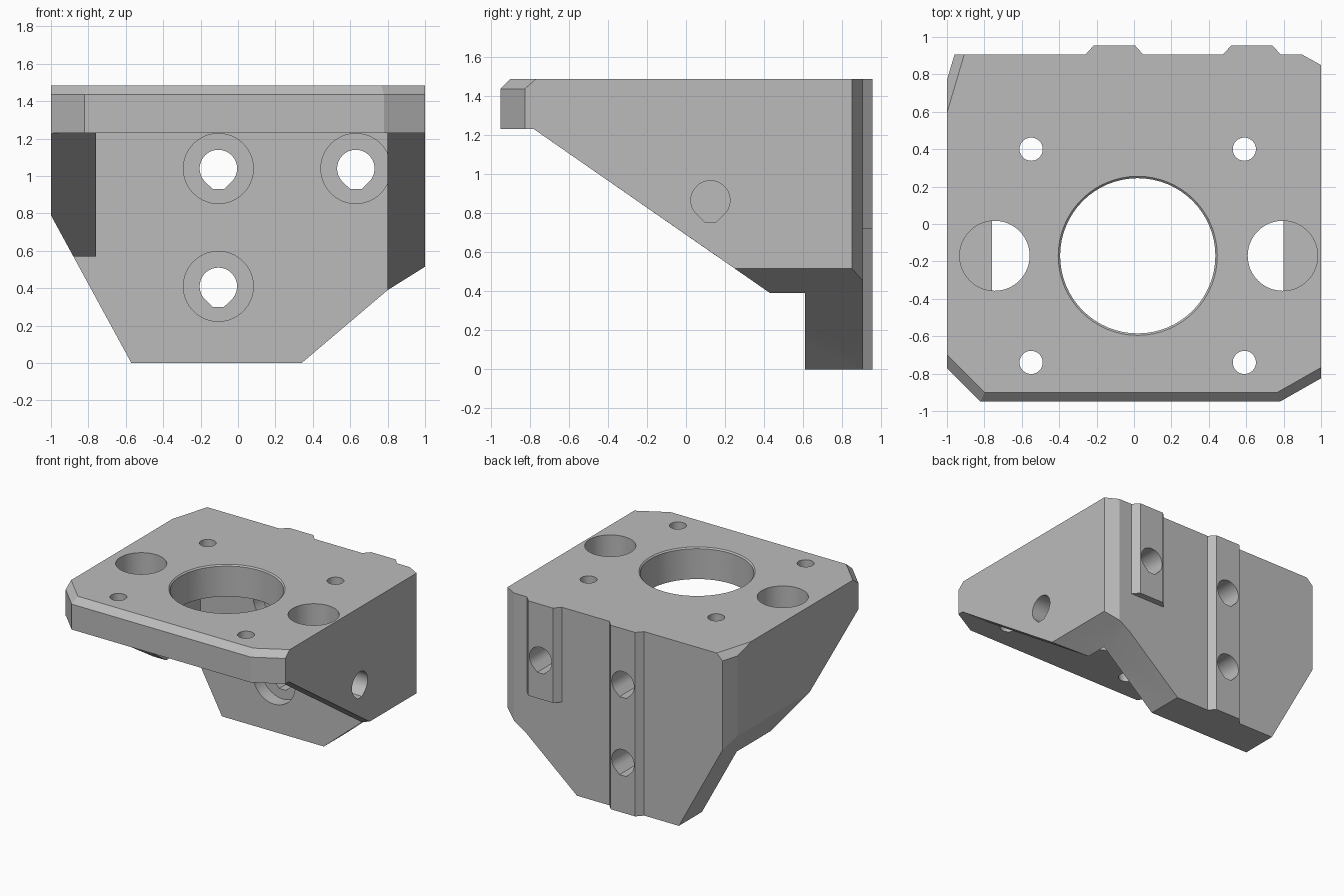
import bpy, bmesh, math
from mathutils import Vector

default = bpy.data.objects.get("Cube")
if default:
    bpy.data.objects.remove(default, do_unlink=True)

TOP = 1.485      # upper face
UNDER = 1.23     # underside of the top plate
WALL = 0.61      # inner face of the back plate
REAR = 0.905     # outer face of the back plate

grey = bpy.data.materials.new("plain grey")
grey.use_nodes = True
grey.diffuse_color = (0.5, 0.5, 0.5, 1)
grey.node_tree.nodes["Principled BSDF"].inputs["Base Color"].default_value = (0.5, 0.5, 0.5, 1)


def prism(name, outline, axis, lo, hi, grow=1.0):
    """Extrude a 2D outline along an axis, optionally scaling the far end."""
    place = {"x": lambda u, v, w: (w, u, v),
             "y": lambda u, v, w: (u, w, v),
             "z": lambda u, v, w: (u, v, w)}[axis]
    cu = sum(p[0] for p in outline) / len(outline)
    cv = sum(p[1] for p in outline) / len(outline)
    bm = bmesh.new()
    a = [bm.verts.new(place(u, v, lo)) for u, v in outline]
    b = [bm.verts.new(place(cu + (u - cu) * grow, cv + (v - cv) * grow, hi)) for u, v in outline]
    bm.faces.new(a)
    bm.faces.new(b)
    n = len(outline)
    for i in range(n):
        j = (i + 1) % n
        bm.faces.new((a[i], a[j], b[j], b[i]))
    bmesh.ops.recalc_face_normals(bm, faces=bm.faces)
    mesh = bpy.data.meshes.new(name)
    bm.to_mesh(mesh)
    bm.free()
    obj = bpy.data.objects.new(name, mesh)
    bpy.context.collection.objects.link(obj)
    return obj


def circle(u, v, r, n=64):
    return [(u + r * math.cos(math.tau * i / n), v + r * math.sin(math.tau * i / n)) for i in range(n)]


def teardrop(u, v, r):
    """Round hole with a clipped point at the bottom."""
    pts = [p for p in circle(u, v, r) if p[1] - v > -0.72 * r]
    pts += [(u - 0.3 * r, v - 1.1 * r), (u + 0.3 * r, v - 1.1 * r)]
    return sorted(pts, key=lambda p: math.atan2(p[1] - v, p[0] - u))


def combine(tool, operation="DIFFERENCE"):
    mod = bracket.modifiers.new("cut", "BOOLEAN")
    mod.operation = operation
    mod.solver = "EXACT"
    mod.object = tool
    bpy.context.view_layer.objects.active = bracket
    bpy.ops.object.modifier_apply(modifier=mod.name)
    bpy.data.objects.remove(tool, do_unlink=True)


# Block with clipped corners, seen from above
plan = [(-0.82, -0.95), (0.78, -0.95), (1, -0.825), (1, 0.85), (0.9, REAR),
        (-0.96, REAR), (-1, 0.77), (-1, -0.77)]
bracket = prism("motor_bracket", plan, "z", 0, TOP)

# Sloping top edges along the front and one rear corner
bm = bmesh.new()
bm.from_mesh(bracket.data)
for i in (0, 1, 5, 7):
    p, q = Vector(plan[i]), Vector(plan[(i + 1) % len(plan)])
    d = (q - p).normalized()
    cut = bmesh.ops.bisect_plane(bm, geom=bm.verts[:] + bm.edges[:] + bm.faces[:],
                                 plane_co=(p.x, p.y, TOP - 0.05), plane_no=(d.y, -d.x, 1),
                                 clear_outer=True)
    edges = [e for e in cut["geom_cut"] if isinstance(e, bmesh.types.BMEdge)]
    bmesh.ops.contextual_create(bm, geom=edges)
bmesh.ops.recalc_face_normals(bm, faces=bm.faces)
bm.to_mesh(bracket.data)
bm.free()

# Ribs on the back
for x, bottom in ((-0.105, 0), (0.63, 0.72)):
    rib = [(x - 0.155, REAR - 0.1), (x - 0.155, REAR), (x - 0.11, 0.955),
           (x + 0.11, 0.955), (x + 0.155, REAR), (x + 0.155, REAR - 0.1)]
    combine(prism("rib", rib, "z", bottom, TOP), "UNION")

# Slanted lower corners of the front silhouette
front = [(-0.57, -0.1), (-0.57, 0), (-1, 0.79), (-1.2, 1.16), (-1.2, 2), (1.2, 2),
         (1.2, 0.64), (1, 0.515), (0.8, 0.39), (0.34, 0), (0.34, -0.1)]
combine(prism("silhouette", front, "y", -2, 2), "INTERSECT")

# Open space between the walls, then sloping wall bottoms
room = [(-0.76, -1), (0.8, -1), (0.8, UNDER), (-0.76, UNDER)]
combine(prism("room", room, "y", -2, WALL))
for lo, hi, y, z in ((-2, -0.5, 0.17, 0.57), (0.5, 2, 0.43, 0.39)):
    slope = [(-2, -1), (-2, UNDER), (-0.78, UNDER), (y, z), (WALL, z), (WALL, -1)]
    combine(prism("wall_slope", slope, "x", lo, hi))

# Main opening with a fine chamfer, and its four screw holes
combine(prism("main_opening", circle(0.02, -0.17, 0.415), "z", 1, 2))
combine(prism("opening_chamfer", circle(0.02, -0.17, 0.405), "z", TOP - 0.02, TOP + 0.02, 1.1))
for x in (-0.55, 0.59):
    for y in (-0.74, 0.4):
        combine(prism("screw_hole", circle(x, y, 0.062, 32), "z", 1, 2))

# Access holes beside the main opening
for x in (-0.745, 0.795):
    combine(prism("access_hole", circle(x, -0.17, 0.187), "z", UNDER - 0.02, 2))

# Counterbored holes in the back plate
for x, z in ((-0.105, 1.04), (0.63, 1.04), (-0.105, 0.41)):
    combine(prism("counterbore", circle(x, z, 0.187), "y", WALL - 0.12, WALL + 0.11))
    combine(prism("bolt_hole", teardrop(x, z, 0.1), "y", WALL, 2))

# Hole through the side wall
combine(prism("side_hole", teardrop(0.125, 0.865, 0.1), "x", 0.7, 1.2))

bracket.data.materials.clear()
bracket.data.materials.append(grey)
bpy.ops.object.select_all(action="DESELECT")
bracket.select_set(True)
bpy.context.view_layer.objects.active = bracket
bpy.ops.object.shade_smooth_by_angle(angle=math.radians(12))
